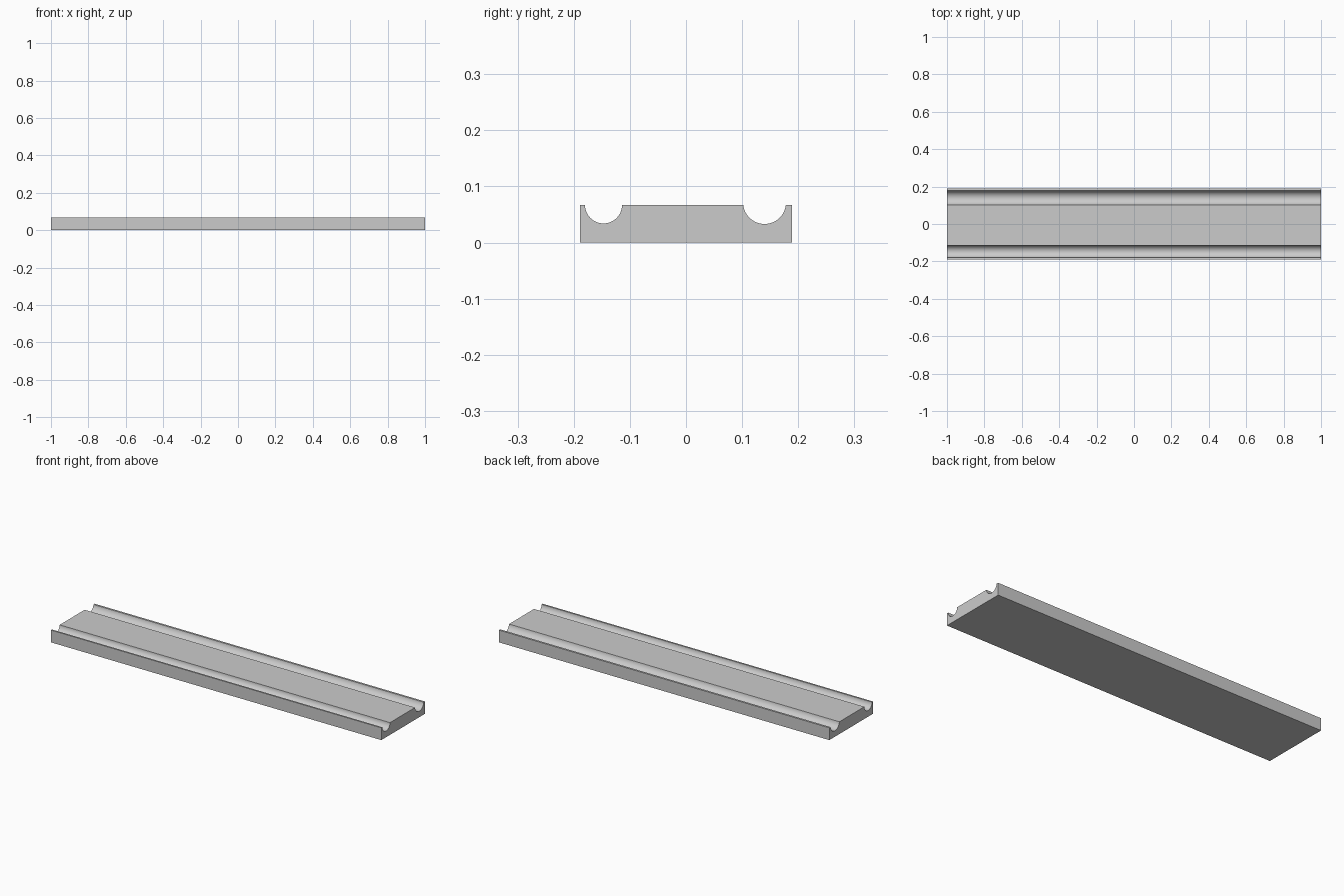
import bpy, bmesh, math

if "Cube" in bpy.data.objects:
    bpy.data.objects.remove(bpy.data.objects["Cube"])

LENGTH, HALF_W, HEIGHT = 2.0, 0.189, 0.067
SEGMENTS = 24


def groove(y0, y1, depth):
    """Arc from (y0, top) down and up to (y1, top)."""
    half = (y1 - y0) / 2
    r = (half ** 2 + depth ** 2) / (2 * depth)
    cy, cz = (y0 + y1) / 2, HEIGHT - depth + r
    a = math.asin(min(1, half / r))
    if depth > r:
        a = math.pi - a
    return [(cy + r * math.sin(t), cz - r * math.cos(t))
            for t in (-a + 2 * a * i / SEGMENTS for i in range(SEGMENTS + 1))]


# Cross-section: flat base, thin side lips and two round channels
profile = [(-HALF_W, 0), (-HALF_W, HEIGHT)]
profile += groove(-0.180, -0.114, 0.033)
profile += groove(0.102, 0.178, 0.034)
profile += [(HALF_W, HEIGHT), (HALF_W, 0)]

# Extrude the cross-section along the length
bm = bmesh.new()
end = bm.faces.new([bm.verts.new((-LENGTH / 2, y, z)) for y, z in profile])
result = bmesh.ops.extrude_face_region(bm, geom=[end], use_keep_orig=True)
moved = [v for v in result["geom"] if isinstance(v, bmesh.types.BMVert)]
bmesh.ops.translate(bm, verts=moved, vec=(LENGTH, 0, 0))
bmesh.ops.recalc_face_normals(bm, faces=bm.faces)

mesh = bpy.data.meshes.new("grooved_rail")
bm.to_mesh(mesh)
bm.free()
rail = bpy.data.objects.new("grooved_rail", mesh)
bpy.context.collection.objects.link(rail)

# Smooth channels, crisp corners
bpy.context.view_layer.objects.active = rail
rail.select_set(True)
bpy.ops.object.shade_smooth_by_angle(angle=math.radians(30))
